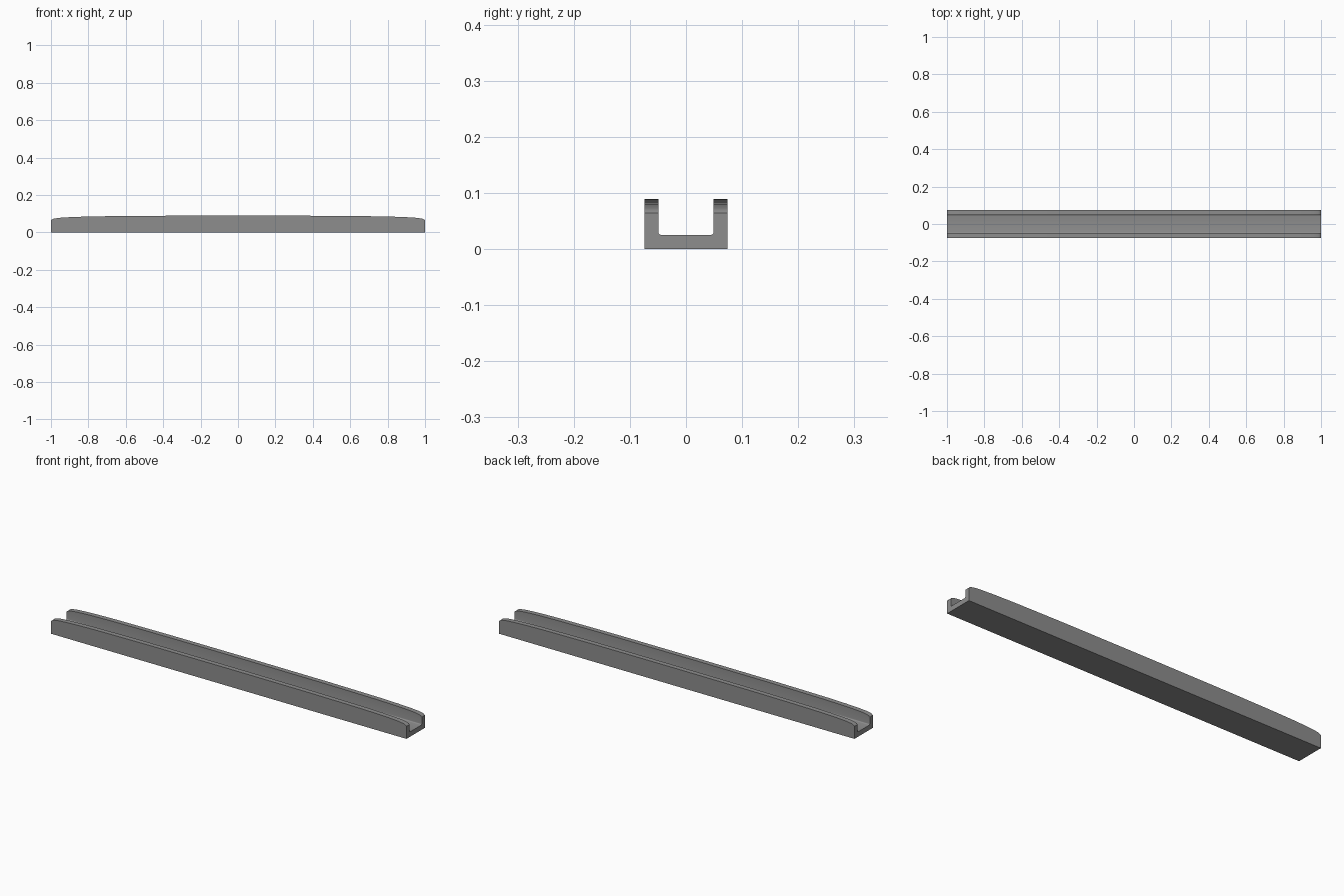
import bpy, bmesh, math

if "Cube" in bpy.data.objects:
    bpy.data.objects.remove(bpy.data.objects["Cube"])

W, T, F, R = 0.074, 0.025, 0.025, 0.005   # half width, wall, floor, fillet

# Crowned top edge of the walls: (x, height), mirrored to both ends
half = [(0.45, 0.0885), (0.62, 0.087), (0.75, 0.0855), (0.85, 0.083),
        (0.92, 0.080), (0.96, 0.077), (0.985, 0.073), (0.995, 0.069), (1.0, 0.064)]
stations = [(-x, z) for x, z in reversed(half)] + [(0, 0.0893)] + half


def section(top):
    # U-shaped cross-section with filleted inner corners
    inner = W - T
    right = [(W, 0), (W, top), (inner, top)]
    for i in range(5):
        a = math.radians(90 * i / 4)
        right.append((inner - R + R * math.cos(a), F + R - R * math.sin(a)))
    return right + [(-y, z) for y, z in reversed(right)]


# Channel body lofted along x
bm = bmesh.new()
rings = [[bm.verts.new((x, y, z)) for y, z in section(top)] for x, top in stations]
n = len(rings[0])
for a, b in zip(rings, rings[1:]):
    for i in range(n):
        j = (i + 1) % n
        bm.faces.new((a[i], a[j], b[j], b[i]))
bm.faces.new(rings[0])
bm.faces.new(rings[-1])
bmesh.ops.recalc_face_normals(bm, faces=bm.faces)
mesh = bpy.data.meshes.new("channel_rail")
bm.to_mesh(mesh)
bm.free()
rail = bpy.data.objects.new("channel_rail", mesh)
bpy.context.collection.objects.link(rail)

# Dark grey finish
grey = bpy.data.materials.new("dark_grey")
grey.diffuse_color = (0.27, 0.27, 0.27, 1)
grey.use_nodes = True
grey.node_tree.nodes["Principled BSDF"].inputs["Base Color"].default_value = grey.diffuse_color
mesh.materials.append(grey)

bpy.context.view_layer.objects.active = rail
rail.select_set(True)
bpy.ops.object.shade_smooth_by_angle(angle=math.radians(35))
